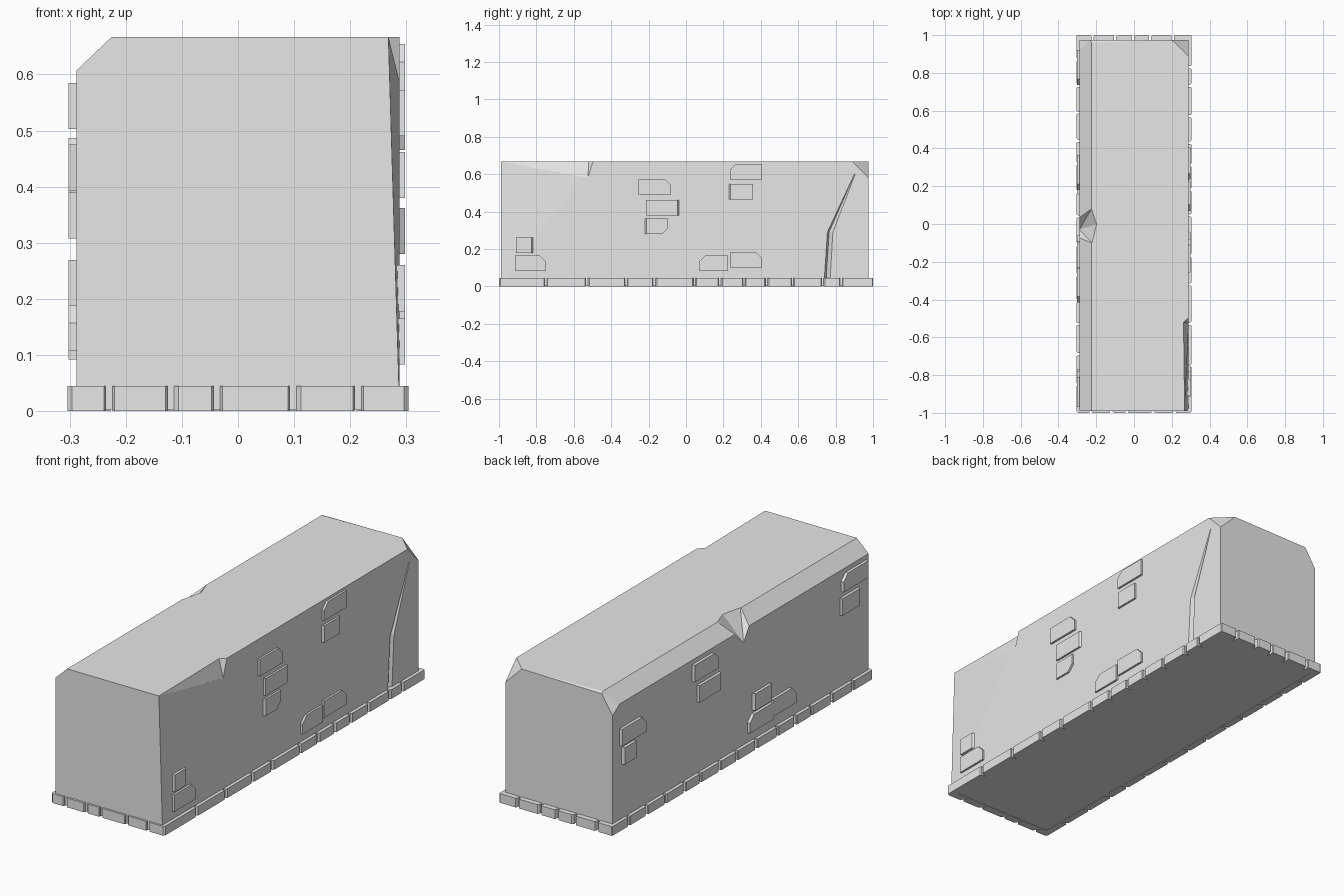
import bpy, bmesh

if "Cube" in bpy.data.objects:
    bpy.data.objects.remove(bpy.data.objects["Cube"])

GREY = (0.8, 0.8, 0.8, 1)
stone = bpy.data.materials.new("grey stone")
stone.use_nodes = True
stone.diffuse_color = GREY
stone.node_tree.nodes["Principled BSDF"].inputs["Base Color"].default_value = GREY


def finish(bm, name):
    bmesh.ops.recalc_face_normals(bm, faces=bm.faces)
    mesh = bpy.data.meshes.new(name)
    bm.to_mesh(mesh)
    bm.free()
    mesh.materials.append(stone)
    ob = bpy.data.objects.new(name, mesh)
    bpy.context.collection.objects.link(ob)
    return ob


def hull(name, points):
    bm = bmesh.new()
    for p in points:
        bm.verts.new(p)
    out = bmesh.ops.convex_hull(bm, input=bm.verts)
    bmesh.ops.delete(bm, geom=list({v for v in out["geom_interior"]
                                    if isinstance(v, bmesh.types.BMVert)}), context="VERTS")
    bmesh.ops.dissolve_limit(bm, angle_limit=0.01, verts=bm.verts, edges=bm.edges)
    return finish(bm, name)


def loft(name, rings):
    bm = bmesh.new()
    loops = [[bm.verts.new(p) for p in r] for r in rings]
    n = len(loops[0])
    for a, b in zip(loops, loops[1:]):
        for i in range(n):
            j = (i + 1) % n
            bm.faces.new((a[i], a[j], b[j], b[i]))
    bm.faces.new(loops[0])
    bm.faces.new(loops[-1])
    bmesh.ops.triangulate(bm, faces=bm.faces)
    return finish(bm, name)


# Main block: chamfered long edge, chipped back corners, leaning front edge
W, F, B, T = 0.288, -0.99, 0.975, 0.667
Z0 = 0.002
block = hull("wall_block", [
    (-W, F, Z0), (-W, F, 0.607), (-0.225, F, T), (0.268, F, T), (W, F, Z0),
    (W, -0.5, Z0), (W, -0.5, T),
    (W, B, Z0), (W, B, 0.58), (0.2, B, T), (W, 0.89, T),
    (-W, B, Z0), (-W, B, 0.57), (-W, 0.92, 0.607), (-0.23, B, 0.662), (-0.225, 0.96, T)])

# Cutters: edge chips and the long crack
edge_chip = hull("left_edge_chip_cutter", [
    (0.268, F - 0.01, T + 0.001), (0.26, -0.52, 0.68), (0.262, -0.52, T),
    (0.283, -0.545, 0.64), (0.289, -0.525, 0.58), (0.29, -0.495, T),
    (0.35, -0.55, 0.64), (0.35, -0.525, 0.58), (0.35, -0.49, 0.68), (0.35, F, 0.68)])
top_chip = hull("right_edge_chip_cutter", [
    (-0.198, 0, T), (-0.198, 0, 0.7), (-0.289, -0.03, 0.54),
    (-0.225, 0.08, T), (-0.289, 0.03, 0.607), (-0.222, -0.1, T), (-0.289, -0.07, 0.607),
    (-0.35, 0.04, 0.6), (-0.35, -0.08, 0.6), (-0.225, 0.08, 0.7), (-0.222, -0.1, 0.7)])
crack_path = [(0.735, -0.02, 0.036), (0.755, 0.29, 0.034), (0.9, 0.6, 0.006)]
crack = loft("crack_cutter", [
    [(W + 0.01, y - 0.004, z), (W - 0.6 * w, y + 0.3 * w, z), (W + 0.01, y + w + 0.006, z)]
    for y, z, w in crack_path])
for cutter in (edge_chip, top_chip, crack):
    mod = block.modifiers.new(cutter.name, "BOOLEAN")
    mod.operation, mod.solver, mod.object = "DIFFERENCE", "EXACT", cutter
    cutter.hide_render = True
    cutter.hide_viewport = True
    cutter.display_type = "WIRE"


# Raised wall bricks; cut names a clipped corner, slope a tapered end (+y or -y)
def wall_brick(name, side, y0, y1, z0, z1, cut="", slope=0):
    c = 0.032
    corners = {"bl": (y0, z0), "br": (y1, z0), "tr": (y1, z1), "tl": (y0, z1)}
    outline = []
    for key, (y, z) in corners.items():
        if key == cut:
            dy = c if y == y0 else -c
            dz = c if z == z0 else -c
            pair = [(y + dy, z), (y, z + dz)]
            outline += pair[::-1] if key in ("bl", "tr") else pair
            if key in ("bl", "tr"):
                outline[-2:] = [(y, z + dz), (y + dy, z)]
        else:
            outline.append((y, z))
    inner, outer = 0.28, 0.298 if side > 0 else 0.302
    end = y1 if slope > 0 else y0
    top = [(side * outer, y - 0.014 * slope if slope and y == end else y, z) for y, z in outline]
    hull(name, [(side * inner, y, z) for y, z in outline] + top)


LEFT = [(-.257, -.08, .49, "tr", 0), (-.214, -.032, .38, "", 1), (-.225, -.096, .28, "br", -1),
        (.235, .406, .572, "tl", 0), (.225, .358, .465, "", -1), (.235, .406, .10, "tr", 0),
        (.07, .225, .083, "tl", 0), (-.91, -.813, .178, "", 1), (-.914, -.749, .083, "tr", 0)]
RIGHT = [(.735, .92, .405, "tl", 0), (.812, .913, .308, "", 1), (.18, .364, .503, "tl", 0),
         (.148, .326, .39, "", -1), (-.23, -.09, .187, "", 1), (-.24, -.06, .092, "tr", 0),
         (-.415, -.235, .107, "tl", 0), (-.97, -.78, .503, "tr", 0), (-.917, -.77, .393, "", -1)]
for label, side, bricks in (("left", 1, LEFT), ("right", -1, RIGHT)):
    for i, (y0, y1, z0, cut, slope) in enumerate(bricks):
        wall_brick(f"{label}_wall_brick_{i + 1}", side, y0, y1, z0, z0 + 0.082, cut, slope)


# Footing course: a row of stones with narrow gaps along each side
def footing(name, joints, place, inner, outer):
    for i, (a, b) in enumerate(zip(joints, joints[1:])):
        a, b = a + 0.006, b - 0.006
        t = 0.004 if i % 2 else 0.008
        pts = [place(s, d, z) for z in (0, 0.045)
               for s, d in ((a, inner), (b, inner), (a, outer - 0.008), (b, outer - 0.004),
                            (a + t, outer), (b - 0.003, outer))]
        hull(f"{name}_footing_{i + 1}", pts)


footing("left", [-1.006, -.75, -.53, -.32, -.17, .045, .18, .31, .43, .57, .73, .83, 1.006],
        lambda s, d, z: (d, s, z), 0.27, 0.304)
footing("right", [-1.006, -.85, -.69, -.53, -.41, -.27, -.11, .04, .17, .32, .44, .59, .73, .87, 1.006],
        lambda s, d, z: (-d, s, z), 0.27, 0.304)
footing("front", [-.298, -.23, -.12, -.038, .098, .214, .298],
        lambda s, d, z: (s, -d, z), 0.96, 1.0)
footing("back", [-.298, -.22, -.1, -.005, .085, .205, .298],
        lambda s, d, z: (s, d, z), 0.96, 1.0)
